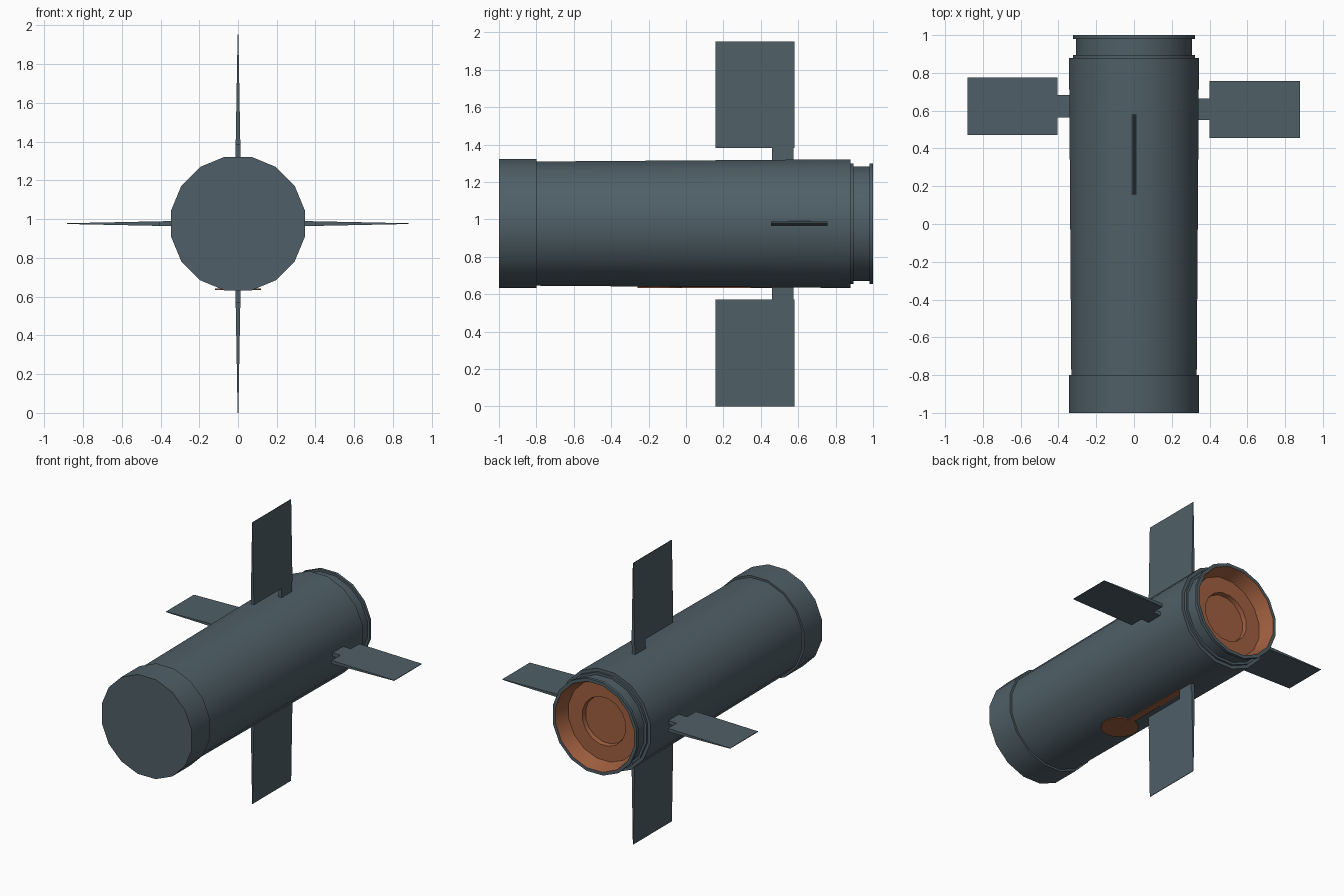
import bpy, bmesh, math

if "Cube" in bpy.data.objects:
    bpy.data.objects.remove(bpy.data.objects["Cube"])

CZ = 0.977          # height of the body axis
SIDES = 16


def material(name, rgb):
    m = bpy.data.materials.new(name)
    m.diffuse_color = (*rgb, 1)
    m.use_nodes = True
    m.node_tree.nodes["Principled BSDF"].inputs["Base Color"].default_value = m.diffuse_color
    return m


steel = material("slate grey", (0.078, 0.114, 0.135))
copper = material("copper orange", (0.35, 0.115, 0.05))


def finish(name, bm, mat, smooth=False):
    bmesh.ops.recalc_face_normals(bm, faces=bm.faces)
    me = bpy.data.meshes.new(name)
    bm.to_mesh(me)
    bm.free()
    ob = bpy.data.objects.new(name, me)
    bpy.context.collection.objects.link(ob)
    me.materials.append(mat)
    if smooth:
        bpy.ops.object.select_all(action='DESELECT')
        ob.select_set(True)
        bpy.context.view_layer.objects.active = ob
        bpy.ops.object.shade_smooth_by_angle(angle=math.radians(30))
    return ob


def lathe(profile):
    """Revolve (y, flat-to-centre radius) points around the body axis and cap both ends."""
    bm = bmesh.new()
    rings = []
    for y, r in profile:
        R = r / math.cos(math.pi / SIDES)
        ring = []
        for i in range(SIDES):
            a = 2 * math.pi * (i + 0.5) / SIDES
            ring.append(bm.verts.new((R * math.cos(a), y, CZ + R * math.sin(a))))
        rings.append(ring)
    for a, b in zip(rings, rings[1:]):
        for i in range(SIDES):
            j = (i + 1) % SIDES
            bm.faces.new((a[i], a[j], b[j], b[i]))
    bm.faces.new(rings[0])
    bm.faces.new(rings[-1])
    return bm


# Body: front collar, slightly flared tube, stepped tail rim, then the recessed tail
bm = lathe([(-1, .345), (-.8, .345), (-.8, .332), (.88, .344), (.88, .322),
            (.895, .322), (.895, .306), (.98, .306), (.98, .322), (1, .322),
            (1, .300), (.90, .270), (.90, .165), (.87, .160)])
body = finish("body", bm, steel, smooth=True)
body.data.materials.append(copper)
for f in body.data.polygons:          # inside of the tail is copper
    d = math.hypot(f.center.x, f.center.z - CZ)
    if f.center.y > .86 and d < .298:
        f.material_index = 1


def fin(name, angle, post, blade, root, tip):
    """Tapered fin pointing outward: post and blade are (y0, y1) ranges."""
    base, t0, t1 = .30, .014, .002
    half = lambda r: t0 + (t1 - t0) * (r - base) / (tip - base)
    c, s = math.cos(angle), math.sin(angle)
    outline = [(post[0], base), (post[1], base), (post[1], root), (blade[1], root),
               (blade[1], tip), (blade[0], tip), (blade[0], root), (post[0], root)]
    bm = bmesh.new()
    sheets = []
    for side in (-1, 1):
        v = []
        for y, r in outline:
            t = side * half(r)
            v.append(bm.verts.new((r * c - t * s, y, CZ + r * s + t * c)))
        sheets.append(v)
        bm.faces.new((v[0], v[1], v[2], v[7]))
        bm.faces.new((v[7], v[2], v[3], v[4], v[5], v[6]))
    a, b = sheets
    for i in range(8):
        j = (i + 1) % 8
        bm.faces.new((a[i], a[j], b[j], b[i]))
    bmesh.ops.remove_doubles(bm, verts=bm.verts, dist=1e-5)
    return finish(name, bm, steel)


# Four fins
fin("right_fin", 0, (.55, .665), (.455, .757), .40, .88)
fin("left_fin", math.pi, (.565, .682), (.47, .776), .405, .882)
fin("top_fin", math.pi / 2, (.46, .5749), (.157, .58), .405, .975)
fin("bottom_fin", -math.pi / 2, (.46, .5749), (.157, .58), .405, .977)

# Thin copper disc and strip under the belly
bm = bmesh.new()
bmesh.ops.create_cone(bm, cap_ends=True, segments=SIDES, radius1=.12, radius2=.12, depth=.007)
bmesh.ops.translate(bm, verts=bm.verts, vec=(0, -.14, .6375))
finish("belly_disc", bm, copper)
bm = bmesh.new()
bmesh.ops.create_cube(bm, size=1)
bmesh.ops.scale(bm, verts=bm.verts, vec=(.045, .52, .007))
bmesh.ops.translate(bm, verts=bm.verts, vec=(0, .20, .6365))
finish("belly_strip", bm, copper)
